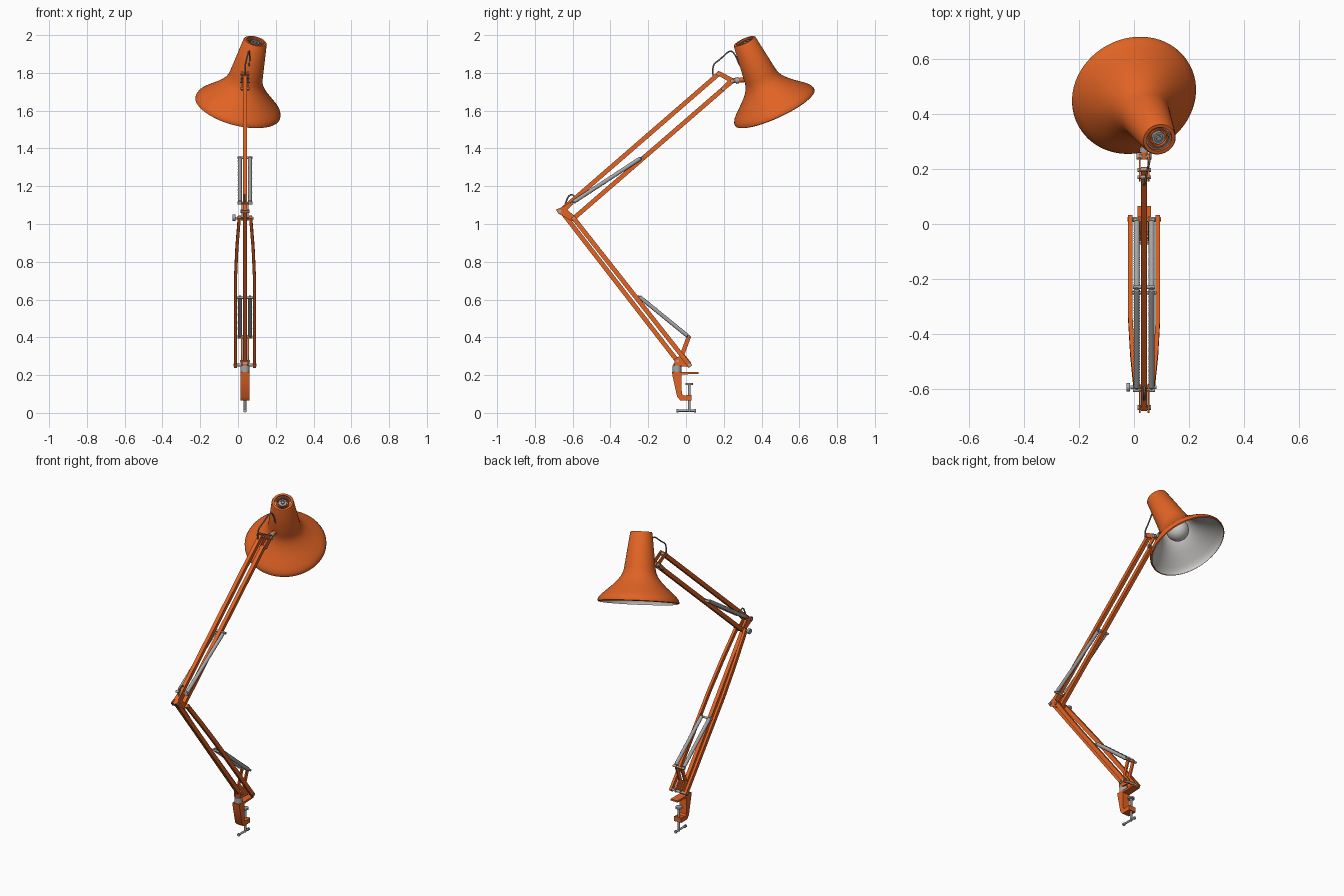
import bpy, bmesh, math
from mathutils import Vector

if "Cube" in bpy.data.objects:
    bpy.data.objects.remove(bpy.data.objects["Cube"])

X0 = 0.037  # centre plane of the arm


def material(name, rgb):
    m = bpy.data.materials.new(name)
    m.diffuse_color = (*rgb, 1)
    m.use_nodes = True
    m.node_tree.nodes["Principled BSDF"].inputs["Base Color"].default_value = m.diffuse_color
    return m


ORANGE = material("orange paint", (0.75, 0.125, 0.018))
STEEL = material("steel", (0.38, 0.38, 0.38))
LINER = material("pale grey lining", (0.58, 0.57, 0.55))
BULB = material("bulb glass", (0.62, 0.62, 0.6))
CABLE = material("grey cable", (0.2, 0.2, 0.2))


def finish(name, bm, mats, angle=35):
    bmesh.ops.recalc_face_normals(bm, faces=bm.faces)
    me = bpy.data.meshes.new(name)
    bm.to_mesh(me)
    bm.free()
    for m in mats:
        me.materials.append(m)
    me.shade_smooth()
    me.set_sharp_from_angle(angle=math.radians(angle))
    ob = bpy.data.objects.new(name, me)
    bpy.context.collection.objects.link(ob)
    return ob


def lathe(name, profile, origin, axis, mats, seg=24, pick=lambda i: 0):
    """Spin (radius, height) points around an axis; pick(i) gives the material of band i."""
    bm = bmesh.new()
    origin = Vector(origin)
    q = Vector((0, 0, 1)).rotation_difference(Vector(axis).normalized())
    rings = []
    for r, t in profile:
        if r == 0:
            rings.append([bm.verts.new(origin + q @ Vector((0, 0, t)))] * seg)
        else:
            rings.append([bm.verts.new(origin + q @ Vector((
                r * math.cos(math.tau * k / seg), r * math.sin(math.tau * k / seg), t)))
                for k in range(seg)])
    for i, (a, b) in enumerate(zip(rings, rings[1:])):
        for k in range(seg):
            n = (k + 1) % seg
            vs = list(dict.fromkeys((a[k], a[n], b[n], b[k])))
            bm.faces.new(vs).material_index = pick(i)
    return finish(name, bm, mats)


def rod(name, p, q, r, mat, seg=16):
    d = Vector(q) - Vector(p)
    return lathe(name, [(0, 0), (r, 0), (r, d.length), (0, d.length)], p, d, [mat], seg)


def pin(name, y, z, x1, x2, r, mat=STEEL):
    return rod(name, (x1, y, z), (x2, y, z), r, mat)


def beam(name, pts, w, h, mat=ORANGE):
    """Rectangular bar along points, w across x."""
    bm = bmesh.new()
    pts = [Vector(p) for p in pts]
    d = pts[-1] - pts[0]
    n = Vector((1, 0, 0)).cross(d).normalized() * h / 2
    s = Vector((w / 2, 0, 0))
    rings = [[bm.verts.new(p + o) for o in (s + n, n - s, -s - n, s - n)] for p in pts]
    for a, b in zip(rings, rings[1:]):
        for k in range(4):
            bm.faces.new((a[k], a[(k + 1) % 4], b[(k + 1) % 4], b[k]))
    bm.faces.new(rings[0])
    bm.faces.new(rings[-1])
    return finish(name, bm, [mat])


def plate(name, yz, x, t, mat=ORANGE):
    """Side outline (y, z) extruded t thick around x."""
    bm = bmesh.new()
    f = bm.faces.new([bm.verts.new((x - t / 2, y, z)) for y, z in yz])
    g = bmesh.ops.extrude_face_region(bm, geom=[f])
    bmesh.ops.translate(bm, vec=(t, 0, 0),
                        verts=[v for v in g["geom"] if isinstance(v, bmesh.types.BMVert)])
    return finish(name, bm, [mat])


def cable(name, pts):
    cu = bpy.data.curves.new(name, "CURVE")
    cu.dimensions = "3D"
    cu.bevel_depth = 0.004
    cu.bevel_resolution = 2
    cu.materials.append(CABLE)
    sp = cu.splines.new("NURBS")
    sp.points.add(len(pts) - 1)
    for p, c in zip(sp.points, pts):
        p.co = (*c, 1)
    sp.use_endpoint_u = True
    sp.order_u = 3
    bpy.context.collection.objects.link(bpy.data.objects.new(name, cu))


def spring(name, p, q, r=0.0115, coils=36):
    d = Vector(q) - Vector(p)
    L = d.length
    prof = [(0, 0), (0.005, 0), (0.005, 0.02 * L)]
    for i in range(coils):
        t = L * (0.03 + 0.94 * i / coils)
        prof += [(r * 0.88, t), (r, t + 0.47 * L / coils)]
    prof += [(r * 0.88, L * 0.97), (0.005, L * 0.98), (0.005, L), (0, L)]
    lathe(name, prof, p, d, [STEEL], 14)


# --- desk clamp ---
plate("clamp_body", [(-0.075, 0.217), (0.065, 0.217), (0.065, 0.207), (-0.025, 0.203),
                     (-0.022, 0.1), (-0.012, 0.092), (0.03, 0.096), (0.03, 0.066),
                     (-0.03, 0.066), (-0.047, 0.085), (-0.07, 0.19)], X0, 0.048)
rod("clamp_screw", (X0, 0.018, 0.005), (X0, 0.018, 0.15), 0.007, STEEL)
rod("clamp_pad", (X0, 0.018, 0.148), (X0, 0.018, 0.158), 0.02, STEEL)
rod("clamp_handle", (X0, -0.045, 0.012), (X0, 0.048, 0.012), 0.006, STEEL)
for y in (-0.045, 0.048):
    rod("clamp_handle_end", (X0, y - 0.005, 0.012), (X0, y + 0.005, 0.012), 0.009, STEEL)
rod("swivel_collar", (X0, -0.048, 0.217), (X0, -0.048, 0.25), 0.024, STEEL, 24)
rod("swivel_hub", (X0, -0.045, 0.248), (X0, -0.045, 0.262), 0.02, ORANGE, 24)

# --- base bracket, elbow and head plates, one on each side ---
for s in (-1, 1):
    plate("base_bracket", [(0.004, 0.408), (0.018, 0.412), (0.027, 0.402), (-0.008, 0.31),
                           (0.028, 0.265), (0.024, 0.243), (-0.06, 0.25), (-0.062, 0.285),
                           (-0.035, 0.3)], X0 + s * 0.018, 0.008)
    plate("elbow_plate", [(-0.688, 1.076), (-0.675, 1.055), (-0.603, 1.015), (-0.582, 1.02),
                          (-0.582, 1.035), (-0.628, 1.075), (-0.598, 1.105), (-0.606, 1.12),
                          (-0.655, 1.09)], X0 + s * 0.016, 0.006)
    plate("head_plate", [(0.155, 1.795), (0.17, 1.81), (0.185, 1.805), (0.255, 1.768),
                         (0.255, 1.748), (0.2, 1.705), (0.183, 1.71), (0.19, 1.725),
                         (0.222, 1.757)], X0 + s * 0.016, 0.006)

# --- lower arm: centre bar plus a wide pair of bars that narrow at the elbow ---
beam("lower_centre_bar", [(X0, -0.045, 0.274), (X0, -0.66, 1.068)], 0.022, 0.024)
a, b = Vector((0, 0.018, 0.253)), Vector((0, -0.594, 1.03))
for s in (-1, 1):
    beam("lower_side_bar", [a.lerp(b, t) + Vector((X0 + s * x, 0, 0))
                            for t, x in ((-0.01, 0.05), (0.6, 0.05), (0.8, 0.043), (1.01, 0.03))],
         0.016, 0.024)
pin("base_cross_pin", 0.018, 0.253, -0.024, 0.098, 0.008)
pin("base_inner_pin", -0.045, 0.274, 0.01, 0.064, 0.007)

# --- upper arm ---
beam("upper_top_bar", [(X0, -0.672, 1.062), (X0, 0.172, 1.794)], 0.022, 0.024)
beam("upper_bottom_bar", [(X0, -0.598, 1.027), (X0, 0.2, 1.718)], 0.022, 0.024)
pin("elbow_outer_pin", -0.668, 1.068, 0.012, 0.062, 0.009)
pin("elbow_inner_pin", -0.594, 1.03, -0.012, 0.082, 0.007)
pin("elbow_knob", -0.594, 1.033, -0.028, -0.014, 0.016)
pin("head_top_pin", 0.17, 1.793, 0.012, 0.062, 0.007)
pin("head_bottom_pin", 0.197, 1.717, 0.012, 0.062, 0.007)

# --- paired springs with their pins ---
pin("lower_spring_top_pin", -0.25, 0.61, -0.008, 0.082, 0.006)
pin("lower_spring_base_pin", 0.015, 0.402, -0.003, 0.077, 0.007)
pin("upper_spring_top_pin", -0.23, 1.35, -0.003, 0.077, 0.007)
pin("upper_spring_base_pin", -0.605, 1.11, -0.003, 0.077, 0.007)
for s in (-1, 1):
    x = X0 + s * 0.027
    spring("lower_spring", (x, 0.015, 0.402), (x, -0.253, 0.62))
    spring("upper_spring", (x, -0.605, 1.11), (x, -0.23, 1.355))

# --- lamp head, tilted around its own axis ---
AXIS = Vector((0.233, -0.405, 0.884)).normalized()
RIM = Vector((-0.002, 0.472, 1.612))
outer = [(0.224, 0.0), (0.231, 0.004), (0.231, 0.014), (0.224, 0.029), (0.208, 0.046),
         (0.18, 0.071), (0.15, 0.098), (0.122, 0.127), (0.104, 0.152), (0.094, 0.174),
         (0.089, 0.198), (0.063, 0.398), (0.059, 0.403), (0.047, 0.403), (0.047, 0.388),
         (0.036, 0.388), (0.036, 0.396), (0.031, 0.396), (0.031, 0.38), (0, 0.38)]
inner = [(0, 0.36), (0.06, 0.36), (0.083, 0.195), (0.098, 0.15), (0.116, 0.122),
         (0.144, 0.093), (0.174, 0.066), (0.202, 0.041), (0.218, 0.025), (0.224, 0.012),
         (0.224, 0.0)]
lathe("shade", outer, RIM, AXIS, [ORANGE], 64)
lathe("shade_lining", inner, RIM, AXIS, [LINER], 64)
lathe("cap_switch", [(0.024, 0.378), (0.024, 0.396), (0.016, 0.396), (0.016, 0.39),
                     (0.009, 0.39), (0.009, 0.4), (0, 0.4)], RIM, AXIS, [STEEL], 32)
lathe("cap_ring", [(0.046, 0.386), (0.046, 0.394), (0.041, 0.394), (0.041, 0.386)],
      RIM, AXIS, [STEEL], 32)
ball = [(0.065 * math.sin(a * math.pi / 14), 0.135 - 0.065 * math.cos(a * math.pi / 14))
        for a in range(12)]
ball[0] = (0, 0.07)
lathe("bulb", ball + [(0.028, 0.215), (0.026, 0.25)], RIM, AXIS, [BULB], 32)
lathe("bulb_socket", [(0.03, 0.235), (0.036, 0.235), (0.036, 0.36)], RIM, AXIS, [STEEL], 24)

# --- joint between arm and shade ---
rod("shade_stem", (X0, 0.235, 1.757), (X0, 0.325, 1.765), 0.013, ORANGE)
rod("stem_collar", (X0, 0.262, 1.759), (X0, 0.28, 1.761), 0.017, STEEL)
pin("tilt_pin", 0.245, 1.758, 0.01, 0.064, 0.011)

# --- cable loops ---
cable("elbow_cable", [(X0, -0.645, 1.085), (X0, -0.63, 1.14), (X0, -0.605, 1.16),
                      (X0, -0.588, 1.14), (X0, -0.575, 1.13)])
cable("head_cable", [(X0, 0.145, 1.775), (X0, 0.135, 1.84), (0.045, 0.18, 1.87),
                     (0.058, 0.235, 1.925), (0.062, 0.265, 1.89), (0.06, 0.285, 1.83),
                     (0.058, 0.32, 1.81)])
